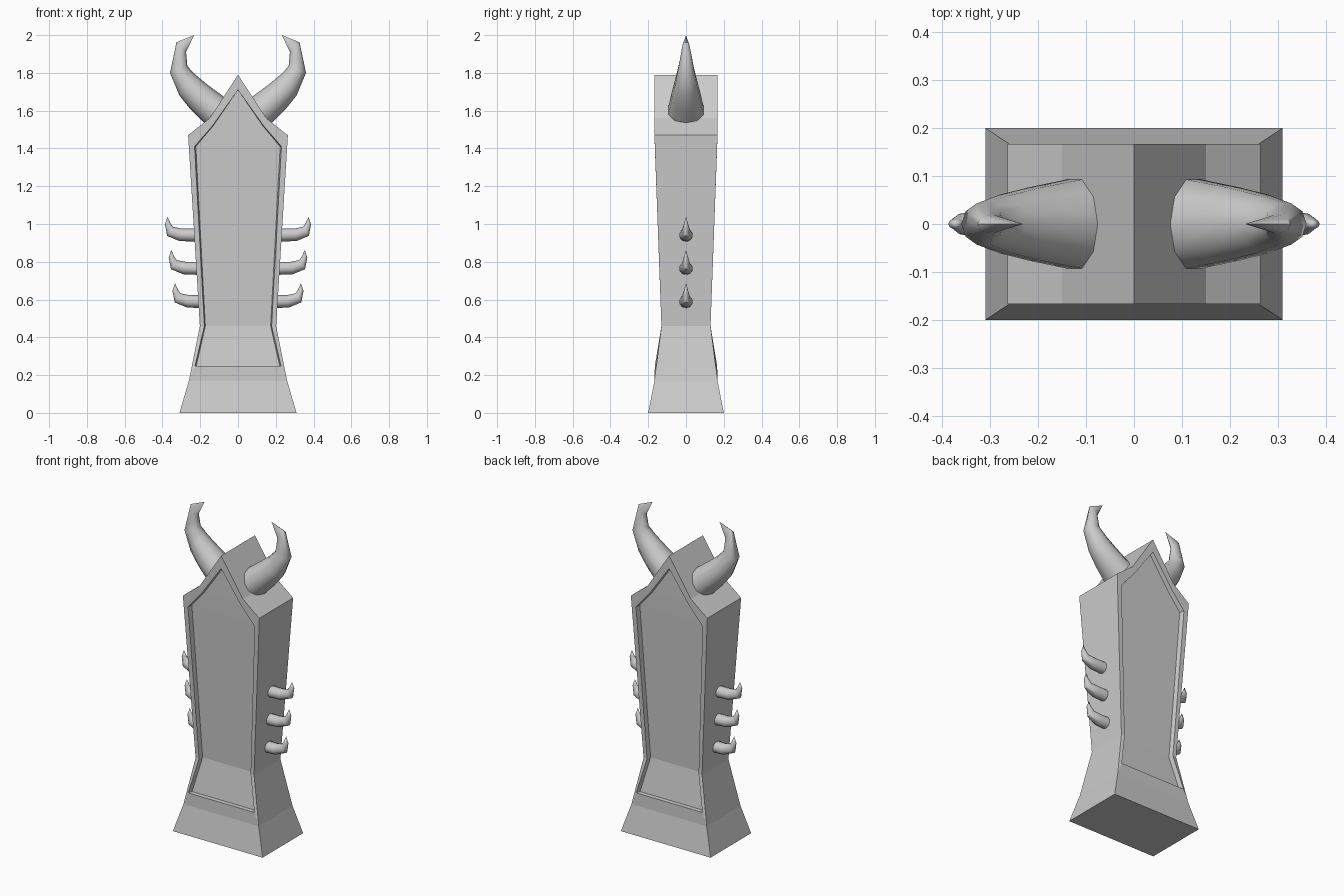
import bpy, bmesh, math
from mathutils import Vector

if "Cube" in bpy.data.objects:
    bpy.data.objects.remove(bpy.data.objects["Cube"])


def finish(bm, name, smooth=False):
    bmesh.ops.remove_doubles(bm, verts=bm.verts, dist=1e-5)
    bmesh.ops.recalc_face_normals(bm, faces=bm.faces)
    me = bpy.data.meshes.new(name)
    bm.to_mesh(me)
    bm.free()
    ob = bpy.data.objects.new(name, me)
    bpy.context.collection.objects.link(ob)
    if smooth:
        bpy.ops.object.select_all(action='DESELECT')
        ob.select_set(True)
        bpy.context.view_layer.objects.active = ob
        bpy.ops.object.shade_smooth_by_angle(angle=math.radians(50))
    return ob


# Pillar: half outlines as (x, half depth, z), foot to peak
outer = [(.31, .20, 0), (.26, .167, .17), (.202, .13, .46), (.264, .167, 1.47),
         (.15, .167, 1.56), (0, .167, 1.79)]
inner = [(.228, .165, .247), (.178, .13, .46), (.23, .165, 1.41),
         (.135, .167, 1.52), (0, .167, 1.71)]
RECESS = .028
panel = [(x * .97, y - RECESS, z) for x, y, z in inner]


def build_pillar():
    bm = bmesh.new()

    def face(*pts):
        pts = list(dict.fromkeys(pts))
        if len(pts) > 2:
            bm.faces.new([bm.verts.new(p) for p in pts])

    def at(p, sx, sy):
        return (p[0] * sx if p[0] else 0, p[1] * sy, p[2])

    for sy in (-1, 1):
        L = lambda p: at(p, -1, sy)
        R = lambda p: at(p, 1, sy)
        # foot, lower frame and lower ledge
        for a, b in ((outer[0], outer[1]), (outer[1], inner[0]), (inner[0], panel[0])):
            face(L(a), R(a), R(b), L(b))
        # frame, recess wall and panel
        for i in range(4):
            for s in (L, R):
                face(s(outer[i + 1]), s(outer[i + 2]), s(inner[i + 1]), s(inner[i]))
                face(s(inner[i]), s(inner[i + 1]), s(panel[i + 1]), s(panel[i]))
            face(L(panel[i]), R(panel[i]), R(panel[i + 1]), L(panel[i + 1]))
    # sides and roof
    for sx in (-1, 1):
        for a, b in zip(outer, outer[1:]):
            face(at(a, sx, -1), at(a, sx, 1), at(b, sx, 1), at(b, sx, -1))
    # underside
    o = outer[0]
    face(at(o, -1, -1), at(o, 1, -1), at(o, 1, 1), at(o, -1, 1))
    return finish(bm, "pillar")


def build_horn(name, rings, tip, sx, shift=(0, 0), sides=10):
    """Loft rings given as inner edge, outer edge and half width, closing at a tip."""
    bm = bmesh.new()

    def put(x, y, z):
        return bm.verts.new((sx * (x + shift[0]), y, z + shift[1]))

    loops = []
    for a, b, w in rings:
        a, b = Vector(a), Vector(b)
        mid, half = (a + b) / 2, (a - b) / 2
        loop = []
        for k in range(sides):
            t = 2 * math.pi * k / sides
            p = mid + half * math.cos(t)
            loop.append(put(p.x, w * math.sin(t), p.y))
        loops.append(loop)
    end = put(tip[0], 0, tip[1])
    bm.faces.new(loops[0])
    for lo, hi in zip(loops, loops[1:]):
        for k in range(sides):
            n = (k + 1) % sides
            bm.faces.new((lo[k], lo[n], hi[n], hi[k]))
    for k in range(sides):
        bm.faces.new((loops[-1][k], loops[-1][(k + 1) % sides], end))
    return finish(bm, name, True)


build_pillar()

# Top horns and side spikes: (inner x,z), (outer x,z), half width
horn = [((.07, 1.67), (.175, 1.53), .098), ((.165, 1.74), (.25, 1.605), .08),
        ((.225, 1.79), (.31, 1.68), .064), ((.268, 1.835), (.36, 1.80), .045),
        ((.275, 1.91), (.326, 1.962), .02)]
spike = [((.19, .975), (.19, .905), .038), ((.30, .976), (.31, .91), .035),
         ((.345, .985), (.375, .937), .022), ((.358, 1.005), (.387, .998), .011)]
for side, sx in (("left", -1), ("right", 1)):
    build_horn(f"top_horn_{side}", horn, (.232, 2.0), sx)
    for i in range(3):
        build_horn(f"side_spike_{side}_{i + 1}", spike, (.373, 1.038), sx,
                   (-.02 * i, -.176 * i))
